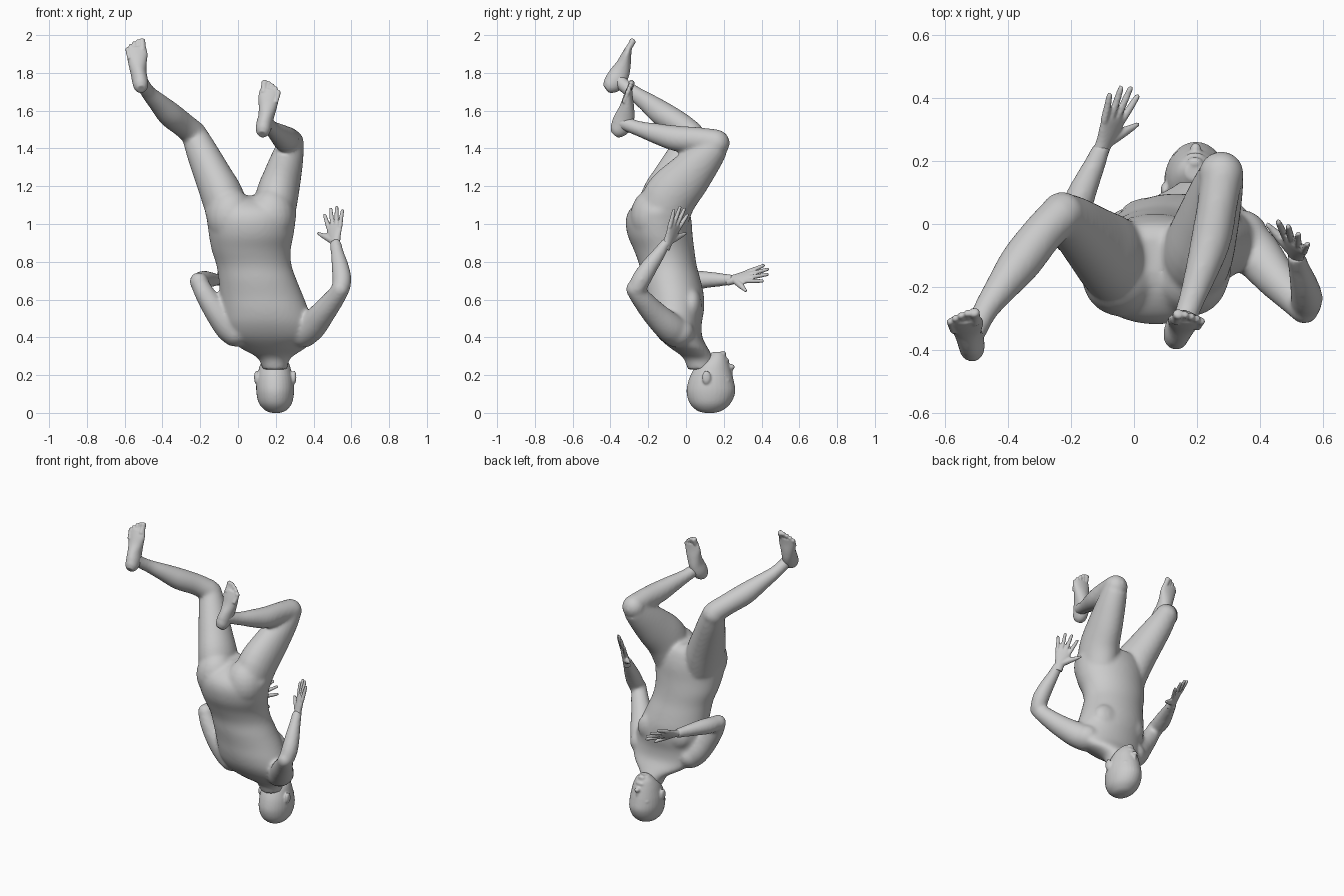
import bpy, bmesh, math
from mathutils import Vector, Matrix


def catmull(rings, n=4):
    out = []
    P = [rings[0]] + rings + [rings[-1]]
    for i in range(1, len(P) - 2):
        a, b, c, d = P[i - 1:i + 3]
        for k in range(n):
            t = k / n
            out.append([0.5 * (2 * q + (r - p) * t + (2 * p - 5 * q + 4 * r - s) * t * t
                               + (3 * q - p - 3 * r + s) * t ** 3) for p, q, r, s in zip(a, b, c, d)])
    return out + [list(rings[-1])]


def loft(bm, rings, wide=(1, 0, 0), axis=None, seg=24):
    """Closed tube through rings (x, y, z, half width, half depth)."""
    rings = catmull([list(r) if len(r) == 5 else list(r) + [r[3]] for r in rings])
    part = bmesh.new()
    loops = []
    for i, r in enumerate(rings):
        c = Vector(r[:3])
        t = Vector(axis) if axis else Vector(rings[min(i + 1, len(rings) - 1)][:3]) - Vector(rings[max(i - 1, 0)][:3])
        t.normalize()
        u = Vector(wide)
        u = (u - t * u.dot(t)).normalized()
        v = t.cross(u)
        loops.append([part.verts.new(c + u * r[3] * math.cos(a) + v * r[4] * math.sin(a))
                      for a in (2 * math.pi * k / seg for k in range(seg))])
    for A, B in zip(loops, loops[1:]):
        for k in range(seg):
            part.faces.new((A[k], A[(k + 1) % seg], B[(k + 1) % seg], B[k]))
    part.faces.new(loops[0])
    part.faces.new(loops[-1])
    bmesh.ops.recalc_face_normals(part, faces=part.faces)
    tmp = bpy.data.meshes.new("tmp")
    part.to_mesh(tmp)
    part.free()
    bm.from_mesh(tmp)
    bpy.data.meshes.remove(tmp)


def ball(bm, c, r):
    r = r if isinstance(r, tuple) else (r, r, r)
    bmesh.ops.create_uvsphere(bm, u_segments=20, v_segments=12, radius=1,
                              matrix=Matrix.Translation(c) @ Matrix.Diagonal((*r, 1)))


def fuse(name, bm, voxel, smooth):
    """Melt overlapping pieces into one skin."""
    me = bpy.data.meshes.new(name)
    bm.to_mesh(me)
    bm.free()
    ob = bpy.data.objects.new(name, me)
    bpy.context.collection.objects.link(ob)
    m = ob.modifiers.new("remesh", 'REMESH')
    m.mode, m.voxel_size = 'VOXEL', voxel
    s = ob.modifiers.new("smooth", 'SMOOTH')
    s.factor, s.iterations = 0.5, smooth
    dg = bpy.context.evaluated_depsgraph_get()
    new = bpy.data.meshes.new_from_object(ob.evaluated_get(dg))
    ob.modifiers.clear()
    ob.data = new
    for p in new.polygons:
        p.use_smooth = True


def frame(origin, tip, side):
    """Local frame: along the part, to its side, and the rest."""
    o = Vector(origin)
    f = (Vector(tip) - o).normalized()
    m = Vector(side)
    m = (m - f * m.dot(f)).normalized()
    n = f.cross(m)
    return f, m, n, lambda s, w, h=0: o + f * s + m * w + n * h


def hand(name, wrist, tip, thumb):
    f, m, n, P = frame(wrist, tip, thumb)
    bm = bmesh.new()
    loft(bm, [(*P(s, w), a, b) for s, w, a, b in
              [(-.03, 0, .029, .024), (.01, 0, .03, .021), (.05, .003, .042, .019), (.09, .002, .049, .015),
               (.108, 0, .044, .011)]], m)
    for w0, w1, s1 in [(.036, .064, .19), (.012, .022, .213), (-.012, -.018, .21), (-.036, -.055, .182)]:
        loft(bm, [(*P(.085, w0), .012), (*P((.085 + s1) / 2, (w0 + w1) / 2 + .001), .0115),
                  (*P(s1 - .008, w1), .009), (*P(s1, w1), .005)], m, seg=12)
    loft(bm, [(*P(.02, .012), .02), (*P(.055, .058), .017), (*P(.075, .088), .012), (*P(.095, .115), .007)],
         n, seg=12)
    fuse(name, bm, .005, 2)


def foot(name, heel, tip, medial):
    f, m, n, P = frame(heel, tip, medial)
    k = 1 if n.y > 0 else -1
    bm = bmesh.new()
    loft(bm, [(*P(s, w, k * h), a, b) for s, w, h, a, b in
              [(-.012, 0, .038, .022, .024), (.01, 0, .045, .037, .043), (.05, 0, .054, .042, .055),
               (.10, -.003, .052, .042, .052), (.15, -.003, .043, .048, .039), (.20, 0, .028, .055, .026),
               (.24, .002, .018, .05, .016)]], m)
    for w, s1, r in [(.034, .287, .017), (.012, .285, .012), (-.009, .274, .012), (-.029, .26, .012),
                     (-.047, .242, .012)]:
        loft(bm, [(*P(s1 - .07, w * .9, k * .018), r), (*P(s1 - .03, w, k * .018), r * .95),
                  (*P(s1 - .008, w, k * .015), r), (*P(s1, w, k * .015), r * .5)], m, seg=12)
    fuse(name, bm, .005, 2)


# Body: trunk, thighs, shins and arms melted together (head down, face to +y)
bm = bmesh.new()
loft(bm, [(.195, .08, .23, .065, .072), (.192, .07, .28, .08, .078), (.19, .05, .31, .115, .085),
          (.185, .015, .345, .175, .1), (.175, -.03, .40, .225, .117), (.16, -.055, .47, .235, .138),
          (.145, -.06, .54, .23, .155), (.125, -.065, .62, .22, .16), (.105, -.08, .70, .207, .158),
          (.085, -.095, .78, .199, .152), (.07, -.115, .86, .209, .16), (.07, -.137, .94, .224, .172),
          (.07, -.145, 1.02, .235, .174), (.066, -.14, 1.08, .24, .155), (.056, -.12, 1.125, .19, .115),
          (.048, -.1, 1.15, .07, .06)],
     axis=(0, 0, 1), seg=40)
for x in (-.04, .175):
    ball(bm, (x, -.17, 1.04), (.125, .125, .15))
for x in (.055, .235):
    ball(bm, (x, .03, .57), (.1, .055, .09))

# left thigh and shin
loft(bm, [(.185, -.13, 1.02, .11, .14), (.205, -.085, 1.14, .113, .142), (.235, .01, 1.25, .1, .124),
          (.262, .1, 1.35, .085, .097), (.278, .155, 1.415, .072, .077)])
ball(bm, (.278, .16, 1.428), .072)
loft(bm, [(.28, .16, 1.433, .068), (.265, .06, 1.445, .064, .068), (.245, -.05, 1.453, .064, .068),
          (.215, -.15, 1.477, .053, .056), (.18, -.25, 1.505, .041), (.155, -.32, 1.53, .038), (.142, -.36, 1.54, .036)])
# right thigh and shin
loft(bm, [(-.045, -.13, 1.02, .11, .14), (-.08, -.1, 1.14, .113, .138), (-.13, -.055, 1.25, .1, .117),
          (-.19, 0, 1.38, .084, .09), (-.225, .03, 1.46, .071)])
ball(bm, (-.228, .032, 1.465), .071)
loft(bm, [(-.23, .03, 1.475, .068), (-.29, -.03, 1.525, .066), (-.36, -.12, 1.58, .067), (-.42, -.2, 1.64, .053),
          (-.47, -.27, 1.69, .041), (-.5, -.33, 1.735, .037), (-.513, -.36, 1.77, .035)], (0, 0, 1))
# left arm
ball(bm, (.345, -.045, .425), (.085, .09, .08))
loft(bm, [(.33, -.04, .42, .08), (.385, -.09, .455, .079), (.45, -.17, .53, .066), (.51, -.235, .605, .054),
          (.54, -.27, .65, .047)])
ball(bm, (.542, -.272, .655), .047)
loft(bm, [(.545, -.265, .65, .047), (.55, -.235, .71, .051), (.54, -.19, .78, .045), (.525, -.14, .85, .035),
          (.515, -.1, .91, .03, .025)])
# right arm
ball(bm, (-.01, -.035, .43), (.085, .09, .08))
loft(bm, [(0, -.035, .42, .08), (-.05, -.045, .46, .079), (-.115, -.06, .54, .066), (-.175, -.06, .63, .054),
          (-.205, -.05, .69, .047)])
ball(bm, (-.207, -.047, .695), .05)
loft(bm, [(-.207, -.045, .695, .047), (-.19, .03, .70, .051), (-.165, .1, .705, .046), (-.125, .19, .705, .035),
          (-.1, .25, .705, .028)], (1, 0, -1))
fuse("body", bm, .01, 12)

# Head with nose, brow, lips, chin and ears
bm = bmesh.new()
loft(bm, [(.2, .125, 0, .02, .025), (.2, .125, .012, .054, .066), (.198, .128, .05, .087, .108),
          (.197, .132, .11, .1, .129), (.196, .133, .17, .098, .12), (.195, .137, .22, .088, .103),
          (.195, .145, .26, .076, .083), (.194, .16, .295, .056, .055), (.194, .168, .322, .03, .028)],
     axis=(0, 0, 1), seg=32)
ball(bm, (.196, .237, .243), (.018, .022, .016))
ball(bm, (.196, .23, .215), (.011, .018, .04))
ball(bm, (.194, .216, .277), (.028, .012, .013))
ball(bm, (.194, .195, .31), (.026, .018, .018))
for s in (-1, 1):
    ball(bm, (.196 + s * .036, .218, .172), (.034, .018, .014))
    ball(bm, (.197 + s * .1, .108, .188), (.012, .024, .036))
fuse("head", bm, .006, 3)

hand("left_hand", (.515, -.1, .895), (.508, -.015, 1.1), (-1, .85, 0))
hand("right_hand", (-.1, .245, .705), (-.025, .44, .75), (1, 0, -.9))
foot("left_foot", (.13, -.41, 1.5), (.178, -.296, 1.768), (-1, 0, 0))
foot("right_foot", (-.513, -.448, 1.745), (-.543, -.29, 1.985), (1, 0, 0))
